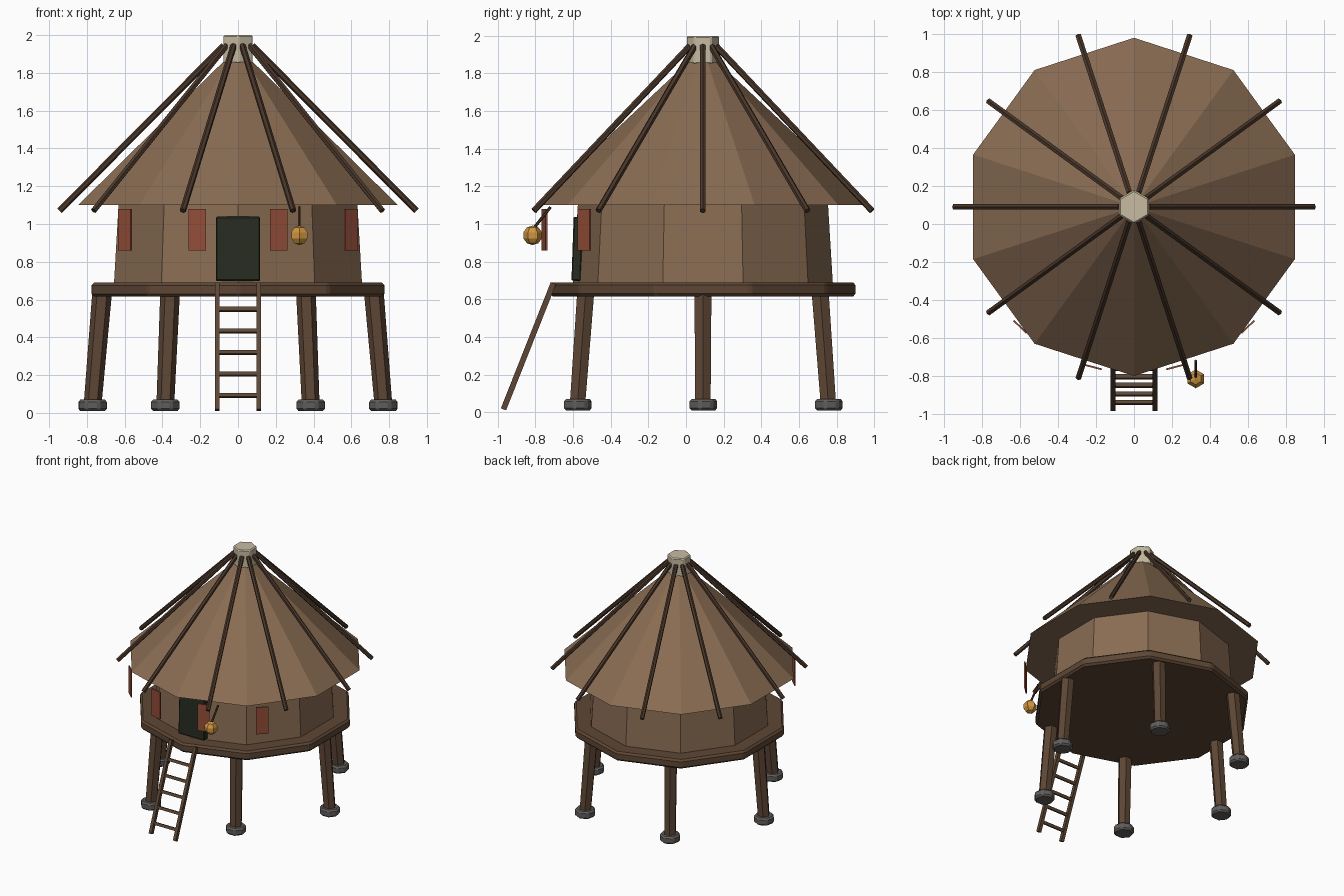
import bpy, math
from mathutils import Vector

cube = bpy.data.objects.get("Cube")
if cube:
    bpy.data.objects.remove(cube, do_unlink=True)

CY = 0.09  # hut axis


def material(name, *rgb):
    m = bpy.data.materials.new(name)
    m.use_nodes = True
    m.diffuse_color = (*rgb, 1)
    m.node_tree.nodes["Principled BSDF"].inputs["Base Color"].default_value = (*rgb, 1)
    return m


thatch = material("thatch brown", 0.25, 0.15, 0.085)
wood = material("timber brown", 0.11, 0.062, 0.035)
dark_wood = material("dark pole brown", 0.065, 0.036, 0.022)
bone = material("pale bone", 0.57, 0.50, 0.36)
stone = material("stone grey", 0.115, 0.11, 0.105)
red = material("faded red", 0.29, 0.075, 0.04)
amber = material("lantern amber", 0.62, 0.30, 0.05)
shadow = material("door dark green", 0.02, 0.025, 0.014)


def finish(name, mat, bevel=0):
    ob = bpy.context.object
    ob.name = name
    ob.data.materials.append(mat)
    if bevel:
        b = ob.modifiers.new("Bevel", "BEVEL")
        b.width, b.segments = bevel, 1
    return ob


def drum(name, mat, sides, r1, r2, z1, z2, x=0, y=CY, bevel=0):
    """Upright prism or frustum, one corner towards +y."""
    bpy.ops.mesh.primitive_cone_add(vertices=sides, radius1=r1, radius2=r2,
                                    depth=z2 - z1, location=(x, y, (z1 + z2) / 2))
    return finish(name, mat, bevel)


def beam(name, mat, a, b, r1, r2=None, sides=6):
    """Straight pole between two points."""
    a, b = Vector(a), Vector(b)
    bpy.ops.mesh.primitive_cone_add(vertices=sides, radius1=r1, radius2=r2 or r1,
                                    depth=(b - a).length, location=(a + b) / 2)
    ob = finish(name, mat)
    ob.rotation_euler = (b - a).to_track_quat("Z", "Y").to_euler()
    return ob


def box(name, mat, size, loc, rot=(0, 0, 0), bevel=0):
    bpy.ops.mesh.primitive_cube_add(size=1, location=loc, rotation=rot)
    bpy.context.object.scale = size
    bpy.ops.object.transform_apply(location=False, rotation=False, scale=True)
    return finish(name, mat, bevel)


def polar(r, degrees, z):
    t = math.radians(degrees)
    return (r * math.cos(t), CY + r * math.sin(t), z)


# Deck, walls, roof and crown
drum("deck", wood, 10, 0.815, 0.815, 0.615, 0.69, bevel=0.015)
drum("wall", thatch, 10, 0.69, 0.665, 0.69, 1.1)
drum("roof", thatch, 10, 0.89, 0.07, 1.1, 1.87)
drum("roof_crown", bone, 6, 0.09, 0.09, 1.85, 2.0, bevel=0.008)

# Roof poles over the middle of each roof face
for i in range(10):
    beam("roof_pole", dark_wood, polar(0.075, 36 * i, 1.945),
         polar(0.945, 36 * i, 1.07), 0.017)

# Splayed stilts on stone feet
for i in range(6):
    beam("stilt", wood, polar(0.77, 60 * i, 0.04), polar(0.72, 60 * i, 0.63), 0.047, 0.052)
    x, y, z = polar(0.77, 60 * i, 0)
    drum("stone_foot", stone, 7, 0.08, 0.08, 0.01, 0.07, x, y, bevel=0.012)

# Door
box("door", shadow, (0.235, 0.05, 0.34), (0, -0.578, 0.868), (math.radians(-2), 0, 0), 0.006)

# Hanging banners below the eave
for a in (-43.5, -14.3, 14.3, 43.5):
    box("banner", red, (0.094, 0.009, 0.22), polar(0.87, 270 + a, 0.97),
        (0, 0, math.radians(a)))

# Ladder
foot, head = Vector((0, -0.97, 0.015)), Vector((0, -0.705, 0.685))
lean = -math.atan2(head.y - foot.y, head.z - foot.z)
for side in (-1, 1):
    box("ladder_rail", wood, (0.025, 0.03, (head - foot).length),
        (foot + head) / 2 + Vector((0.11 * side, 0, 0)), (lean, 0, 0))
for i in range(5):
    p = foot.lerp(head, 0.115 + 0.17 * i)
    box("ladder_rung", wood, (0.21, 0.022, 0.022), p, (lean, 0, 0))

# Lantern on its hook
beam("lantern_hook", dark_wood, (0.325, -0.72, 1.09), (0.325, -0.815, 0.97), 0.008)
bpy.ops.mesh.primitive_uv_sphere_add(segments=6, ring_count=5, radius=0.052,
                                     location=(0.325, -0.815, 0.94))
finish("lantern", amber)
